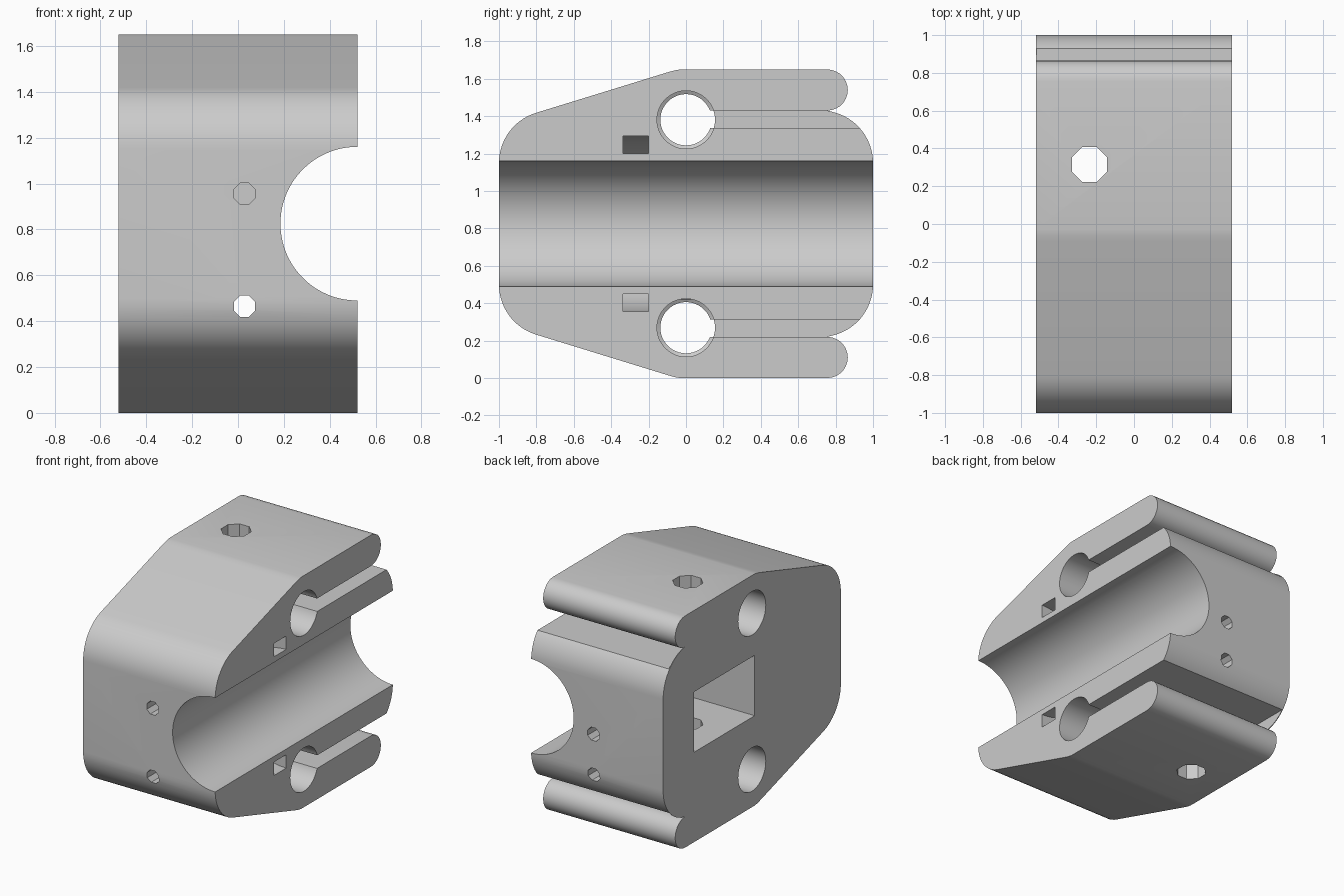
import bpy, bmesh
from math import cos, sin, pi, radians
from mathutils import Matrix, Vector

cube = bpy.data.objects.get("Cube")
if cube:
    bpy.data.objects.remove(cube)

grey = bpy.data.materials.new("light_grey")
grey.use_nodes = True
grey.diffuse_color = (0.6, 0.6, 0.6, 1)
grey.node_tree.nodes["Principled BSDF"].inputs["Base Color"].default_value = (0.6, 0.6, 0.6, 1)

HALF = 0.52           # half width along x
MID = 0.825           # mid height, the body mirrors about it
TO_X = Matrix.Rotation(pi / 2, 4, 'Y')
TO_Y = Matrix.Rotation(-pi / 2, 4, 'X')


def finish(name, bm):
    bmesh.ops.recalc_face_normals(bm, faces=bm.faces)
    mesh = bpy.data.meshes.new(name)
    bm.to_mesh(mesh)
    bm.free()
    obj = bpy.data.objects.new(name, mesh)
    bpy.context.collection.objects.link(obj)
    mesh.materials.append(grey)
    return obj


def arc(cy, cz, r, a0, a1, n=14):
    angles = [radians(a0 + (a1 - a0) * i / n) for i in range(n + 1)]
    return [(cy + r * cos(a), cz + r * sin(a)) for a in angles]


def extrude_x(name, outline):
    bm = bmesh.new()
    face = bm.faces.new([bm.verts.new((-HALF, y, z)) for y, z in outline])
    out = bmesh.ops.extrude_face_region(bm, geom=[face])
    bmesh.ops.translate(bm, vec=(2 * HALF, 0, 0),
                        verts=[v for v in out["geom"] if isinstance(v, bmesh.types.BMVert)])
    return finish(name, bm)


def box(name, lo, hi):
    bm = bmesh.new()
    lo, hi = Vector(lo), Vector(hi)
    bmesh.ops.create_cube(bm, size=1, matrix=Matrix.Translation((lo + hi) / 2)
                          @ Matrix.Diagonal((*(hi - lo), 1)))
    return finish(name, bm)


def cylinder(name, r, length, centre, turn=Matrix(), sides=8):
    bm = bmesh.new()
    bmesh.ops.create_cone(bm, cap_ends=True, segments=sides, radius1=r, radius2=r, depth=length,
                          matrix=Matrix.Translation(centre) @ turn @ Matrix.Rotation(pi / sides, 4, 'Z'))
    return finish(name, bm)


def lathe(name, profile, centre, turn, steps=64):
    # closed (radius, height) profile spun into a solid
    bm = bmesh.new()
    rings = [[bm.verts.new((r * cos(2 * pi * i / steps), r * sin(2 * pi * i / steps), h))
              for r, h in profile] for i in range(steps)]
    n = len(profile)
    for i in range(steps):
        a, b = rings[i], rings[(i + 1) % steps]
        for j in range(n):
            k = (j + 1) % n
            bm.faces.new((a[j], b[j], b[k], a[k]))
    bmesh.ops.remove_doubles(bm, verts=bm.verts, dist=1e-5)
    bmesh.ops.transform(bm, matrix=Matrix.Translation(centre) @ turn, verts=bm.verts)
    return finish(name, bm)


# Body: side outline, upper half then its mirror
upper = arc(-0.72, 1.15, 0.28, 180, 107)
upper += [(-0.09, 1.637), (-0.06, 1.645), (-0.03, 1.65)]
upper += arc(0.755, 1.54, 0.11, 90, -90)
upper += arc(0.72, 1.15, 0.28, 73, 0)
outline = upper + [(y, 2 * MID - z) for y, z in reversed(upper)]
body = extrude_x("carriage_body", outline)

cutters = []

# Bearing groove along the +x side, and the tie channel curving behind it
cutters.append(cylinder("bearing_groove", 0.335, 3, (HALF, 0, MID), TO_Y, 96))
cutters.append(lathe("tie_channel", [(0.375, -0.0675), (0.47, -0.0675), (0.47, 0.0675), (0.375, 0.0675)],
                     (HALF, -0.268, MID), TO_Y))

# Rod bores with a narrow inner collar, each with a clamping slit to the back
bore = [(0, -0.6), (0.155, -0.6), (0.155, -0.03), (0.137, -0.02),
        (0.137, 0.02), (0.155, 0.03), (0.155, 0.6), (0, 0.6)]
for side in (1, -1):
    z = MID + side * 0.556
    cutters.append(lathe("rod_bore", bore, (0, 0, z), TO_X, 48))
    edges = sorted((MID + side * 0.512, MID + side * 0.605))
    cutters.append(box("clamp_slit", (-HALF + 0.005, 0.05, edges[0]), (HALF + 0.1, 1.1, edges[1])))

# Belt pocket opening on the -x side
cutters.append(box("belt_pocket", (-HALF - 0.1, -0.03, 0.64), (0.08, 0.65, 1.07)))

# Eight-sided screw holes
cutters.append(cylinder("clamp_screw_hole", 0.1, 3, (-0.235, 0.315, MID)))
cutters.append(cylinder("lower_screw_hole", 0.05, 3, (0.028, 0, 0.465), TO_Y))
cutters.append(cylinder("front_screw_hole", 0.05, 1.2, (0.028, -0.6, 0.955), TO_Y))
cutters.append(cylinder("back_screw_hole", 0.05, 0.8, (0.028, 0.9, 0.755), TO_Y))

bpy.ops.object.select_all(action='DESELECT')
bpy.context.view_layer.objects.active = body
body.select_set(True)
for cutter in cutters:
    cutter.hide_render = True
    mod = body.modifiers.new("cut", 'BOOLEAN')
    mod.operation, mod.solver, mod.object = 'DIFFERENCE', 'EXACT', cutter
    bpy.ops.object.modifier_apply(modifier=mod.name)
    bpy.data.objects.remove(cutter)

bpy.ops.object.shade_smooth_by_angle(angle=radians(30))
